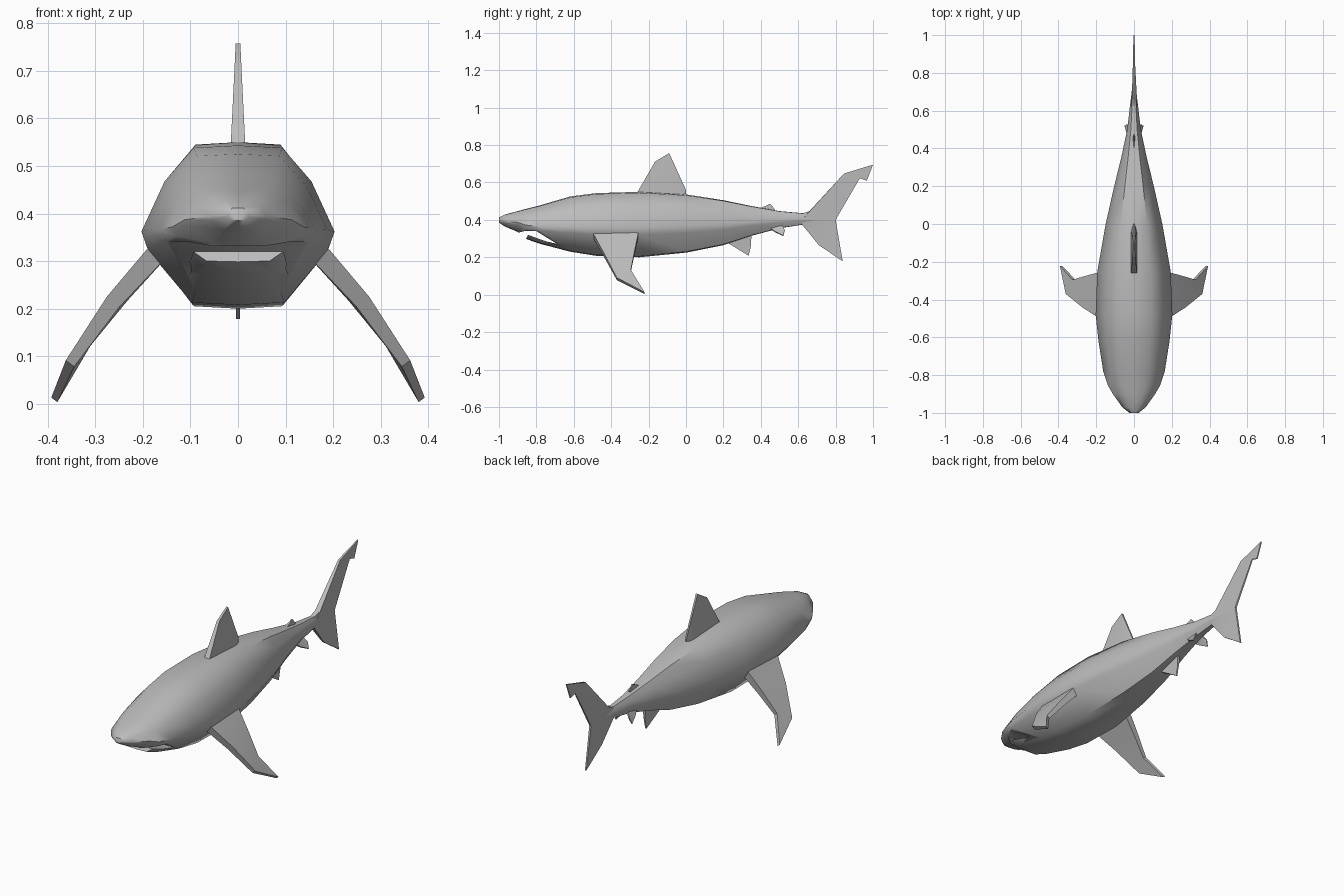
import bpy, bmesh, math
from mathutils import Vector

grey = bpy.data.materials.new("shark grey")
grey.diffuse_color = (0.5, 0.5, 0.5, 1)


def make(name, bm, angle=40, smooth=True):
    bmesh.ops.recalc_face_normals(bm, faces=bm.faces)
    me = bpy.data.meshes.new(name)
    bm.to_mesh(me)
    bm.free()
    me.materials.append(grey)
    ob = bpy.data.objects.new(name, me)
    bpy.context.collection.objects.link(ob)
    if smooth:
        shade(ob, angle)
    return ob


def shade(ob, angle):
    bpy.ops.object.select_all(action='DESELECT')
    ob.select_set(True)
    bpy.context.view_layer.objects.active = ob
    bpy.ops.object.shade_smooth_by_angle(angle=math.radians(angle))


def plate(name, pts, half, normal, smooth=True):
    """Tapered plate: outline points, half thickness per point, along a normal."""
    bm = bmesh.new()
    n = Vector(normal).normalized()
    a = [bm.verts.new(Vector(p) + n * h) for p, h in zip(pts, half)]
    b = [bm.verts.new(Vector(p) - n * h) for p, h in zip(pts, half)]
    k = len(pts)
    caps = [bm.faces.new(a), bm.faces.new(b[::-1])]
    for i in range(k):
        j = (i + 1) % k
        bm.faces.new((a[i], b[i], b[j], a[j]))
    bmesh.ops.triangulate(bm, faces=caps)
    return make(name, bm, 35, smooth)


def median_fin(name, yz, half):
    return plate(name, [(0, y, z) for y, z in yz], half, (1, 0, 0))


# Body: faceted rings lofted along y -> (y, half width, top, bottom)
rings = [(-1.0, 0.025, 0.412, 0.385), (-0.97, 0.062, 0.428, 0.365),
         (-0.90, 0.112, 0.447, 0.336), (-0.855, 0.138, 0.459, 0.298),
         (-0.78, 0.163, 0.478, 0.272), (-0.62, 0.188, 0.525, 0.230),
         (-0.48, 0.203, 0.543, 0.208), (-0.25, 0.194, 0.550, 0.200),
         (0.0, 0.150, 0.536, 0.225), (0.20, 0.105, 0.505, 0.265),
         (0.35, 0.068, 0.474, 0.315), (0.50, 0.036, 0.447, 0.355),
         (0.62, 0.022, 0.436, 0.374), (0.70, 0.012, 0.43, 0.38)]
right = [(0, 1), (0.46, 0.97), (0.76, 0.55), (1, -0.08), (0.93, -0.32), (0.48, -0.97), (0, -1)]
section = right + [(-x, z) for x, z in right[-2:0:-1]]
bm = bmesh.new()
loops = []
for y, w, t, b in rings:
    c, h = (t + b) / 2, (t - b) / 2
    loops.append([bm.verts.new((w * x, y, c + h * z)) for x, z in section])
n = len(section)
for l0, l1 in zip(loops, loops[1:]):
    for i in range(n):
        j = (i + 1) % n
        bm.faces.new((l0[i], l0[j], l1[j], l1[i]))
bm.faces.new(loops[0])
bm.faces.new(loops[-1][::-1])
body = make("body", bm, 60, False)

# Mouth: slot cut out between snout and lower jaw
mouth = [(-0.92, 0.325), (-0.86, 0.341), (-0.80, 0.34), (-0.76, 0.315), (-0.69, 0.272),
         (-0.74, 0.283), (-0.79, 0.300), (-0.845, 0.32), (-0.86, 0.29), (-0.92, 0.28)]
cutter = plate("mouth_cutter", [(0, y, z) for y, z in mouth], [0.3] * len(mouth), (1, 0, 0), False)
cutter.hide_render = True
mod = body.modifiers.new("mouth", 'BOOLEAN')
mod.operation = 'DIFFERENCE'
mod.solver = 'EXACT'
mod.object = cutter
bpy.context.view_layer.objects.active = body
bpy.ops.object.modifier_apply(modifier=mod.name)
bpy.data.objects.remove(cutter)
shade(body, 50)

# Fins on the centre line
median_fin("dorsal_fin",
           [(-0.27, 0.53), (-0.165, 0.712), (-0.09, 0.757), (0.0, 0.56), (0.0, 0.54), (-0.04, 0.53)],
           [0.016, 0.007, 0.005, 0.004, 0.004, 0.015])
median_fin("second_dorsal_fin",
           [(0.37, 0.45), (0.41, 0.468), (0.45, 0.486), (0.475, 0.458), (0.46, 0.43)],
           [0.008, 0.006, 0.003, 0.003, 0.006])
median_fin("rear_belly_fin",
           [(0.21, 0.285), (0.335, 0.208), (0.348, 0.265), (0.35, 0.34)],
           [0.012, 0.004, 0.004, 0.01])
# Tail: upper and lower lobes meeting at the stalk
median_fin("tail_upper_lobe",
           [(0.62, 0.434), (0.66, 0.447), (0.845, 0.648), (1.0, 0.695), (0.967, 0.61),
            (0.935, 0.632), (0.80, 0.40), (0.62, 0.40)],
           [0.012, 0.012, 0.006, 0.003, 0.003, 0.003, 0.005, 0.018])
median_fin("tail_lower_lobe",
           [(0.62, 0.40), (0.80, 0.40), (0.838, 0.178), (0.71, 0.265), (0.62, 0.376)],
           [0.018, 0.005, 0.004, 0.005, 0.012])

# Paired fins
for s, side in ((-1, "left"), (1, "right")):
    plate(side + "_pectoral_fin",
          [(s * x, y, z) for x, y, z in
           [(0.15, -0.51, 0.34), (0.262, -0.44, 0.215), (0.353, -0.37, 0.085),
            (0.386, -0.222, 0.0085), (0.318, -0.295, 0.128), (0.245, -0.275, 0.225),
            (0.15, -0.25, 0.34)]],
          [0.022, 0.017, 0.011, 0.008, 0.01, 0.015, 0.022], (s * 0.8, 0, 0.6))
    plate(side + "_small_rear_fin",
          [(s * x, y, z) for x, y, z in
           [(0.015, 0.43, 0.37), (0.035, 0.475, 0.337), (0.048, 0.52, 0.315),
            (0.036, 0.528, 0.345), (0.012, 0.51, 0.375)]],
          [0.006, 0.004, 0.003, 0.003, 0.006], (s * 0.8, 0, 0.6))
